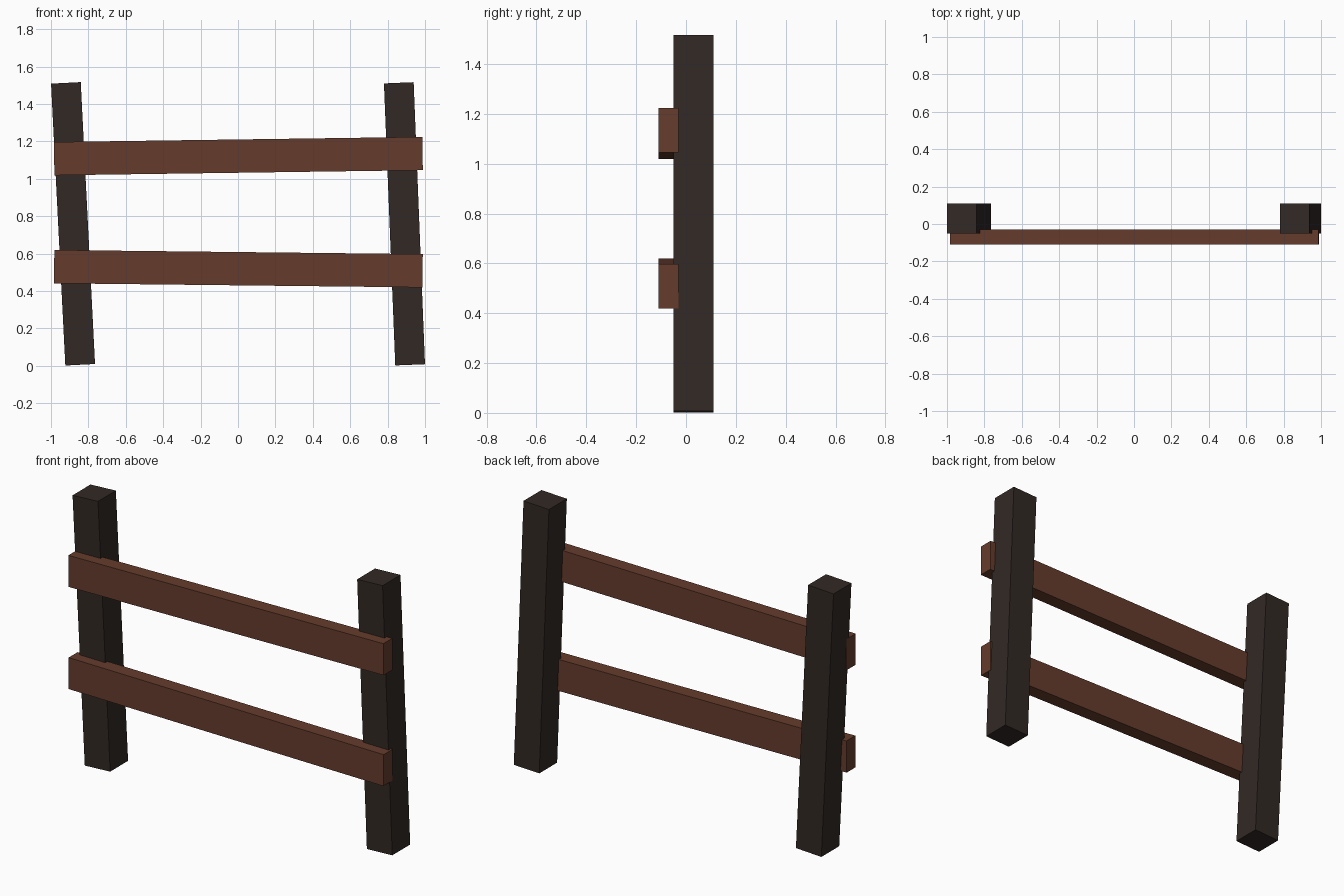
import bpy
from math import radians

if "Cube" in bpy.data.objects:
    bpy.data.objects.remove(bpy.data.objects["Cube"])


def material(name, rgb):
    m = bpy.data.materials.new(name)
    m.diffuse_color = (*rgb, 1)
    m.use_nodes = True
    m.node_tree.nodes["Principled BSDF"].inputs["Base Color"].default_value = m.diffuse_color
    return m


def beam(name, size, centre, tilt, mat):
    """Box beam tilted in the plane of the fence."""
    bpy.ops.mesh.primitive_cube_add(size=1, location=centre,
                                    rotation=(0, radians(tilt), 0))
    ob = bpy.context.object
    ob.name = name
    ob.scale = size
    bpy.ops.object.transform_apply(location=False, rotation=False, scale=True)
    ob.data.materials.append(mat)
    return ob


dark_wood = material("dark_wood", (0.032, 0.022, 0.018))
red_wood = material("red_wood", (0.13, 0.045, 0.025))

# Leaning posts
post = (0.159, 0.16, 1.509)
beam("left_post", post, (-0.882, 0.03, 0.759), -2.9, dark_wood)
beam("right_post", post, (0.89, 0.03, 0.759), -2.3, dark_wood)

# Crooked rails on the front
rail = (1.97, 0.08, 0.178)
beam("upper_rail", rail, (0.002, -0.07, 1.121), -0.8, red_wood)
beam("lower_rail", rail, (0.002, -0.07, 0.519), 0.64, red_wood)
